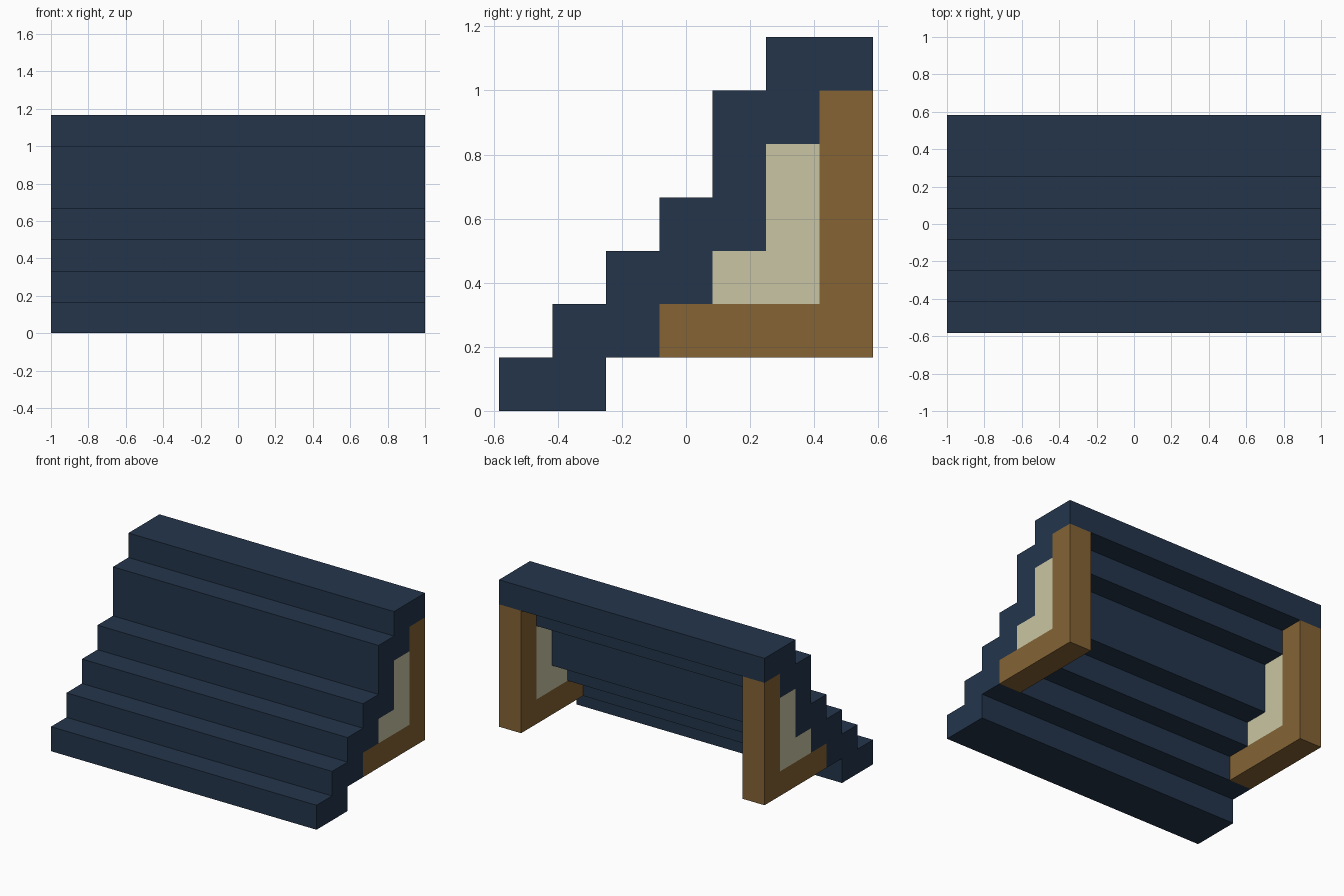
import bpy
import bmesh

if "Cube" in bpy.data.objects:
    bpy.data.objects.remove(bpy.data.objects["Cube"])

U = 1 / 6          # module: every tread, riser and panel is a multiple of this
HALF = 3.5         # half depth of the model in modules


def material(name, rgb):
    m = bpy.data.materials.new(name)
    m.diffuse_color = (*rgb, 1)
    m.use_nodes = True
    m.node_tree.nodes["Principled BSDF"].inputs["Base Color"].default_value = m.diffuse_color
    return m


NAVY = material("dark navy", (0.0168, 0.0356, 0.0704))
WOOD = material("brown wood", (0.235, 0.127, 0.0356))
CREAM = material("pale cream", (0.584, 0.558, 0.366))


def prism(name, profile, x0, x1, mat, mirror=False):
    """Extrude a side profile (depth, height in modules) from x0 to x1."""
    bm = bmesh.new()
    verts = [bm.verts.new((x0, (y - HALF) * U, z * U)) for y, z in profile]
    face = bm.faces.new(verts)
    out = bmesh.ops.extrude_face_region(bm, geom=[face])
    moved = [g for g in out["geom"] if isinstance(g, bmesh.types.BMVert)]
    bmesh.ops.translate(bm, verts=moved, vec=(x1 - x0, 0, 0))
    bmesh.ops.recalc_face_normals(bm, faces=bm.faces[:])
    mesh = bpy.data.meshes.new(name)
    bm.to_mesh(mesh)
    bm.free()
    mesh.materials.append(mat)
    obj = bpy.data.objects.new(name, mesh)
    bpy.context.collection.objects.link(obj)
    if mirror:
        obj.modifiers.new("mirror", 'MIRROR')
    return obj


# Stair shell: (front, back) depth of each one-module layer, bottom to top
layers = [(0, 2), (1, 3), (2, 4), (3, 5), (4, 5), (4, 6), (5, 7)]
front, back = [], []
for z, (f, b) in enumerate(layers):
    front += [(f, z), (f, z + 1)]
    back += [(b, z), (b, z + 1)]
# drop repeated points where two layers line up
outline = list(dict.fromkeys(front + back[::-1]))
prism("stair_steps", outline, -1, 1, NAVY)

# L-shaped wooden side frames: bottom rail and rear post
prism("side_frame", [(3, 1), (7, 1), (7, 6), (6, 6), (6, 2), (3, 2)],
      1 - U, 1, WOOD, mirror=True)

# Cream infill panels between steps and frame
prism("side_panel", [(4, 2), (6, 2), (6, 5), (5, 5), (5, 3), (4, 3)],
      1 - U, 1, CREAM, mirror=True)
